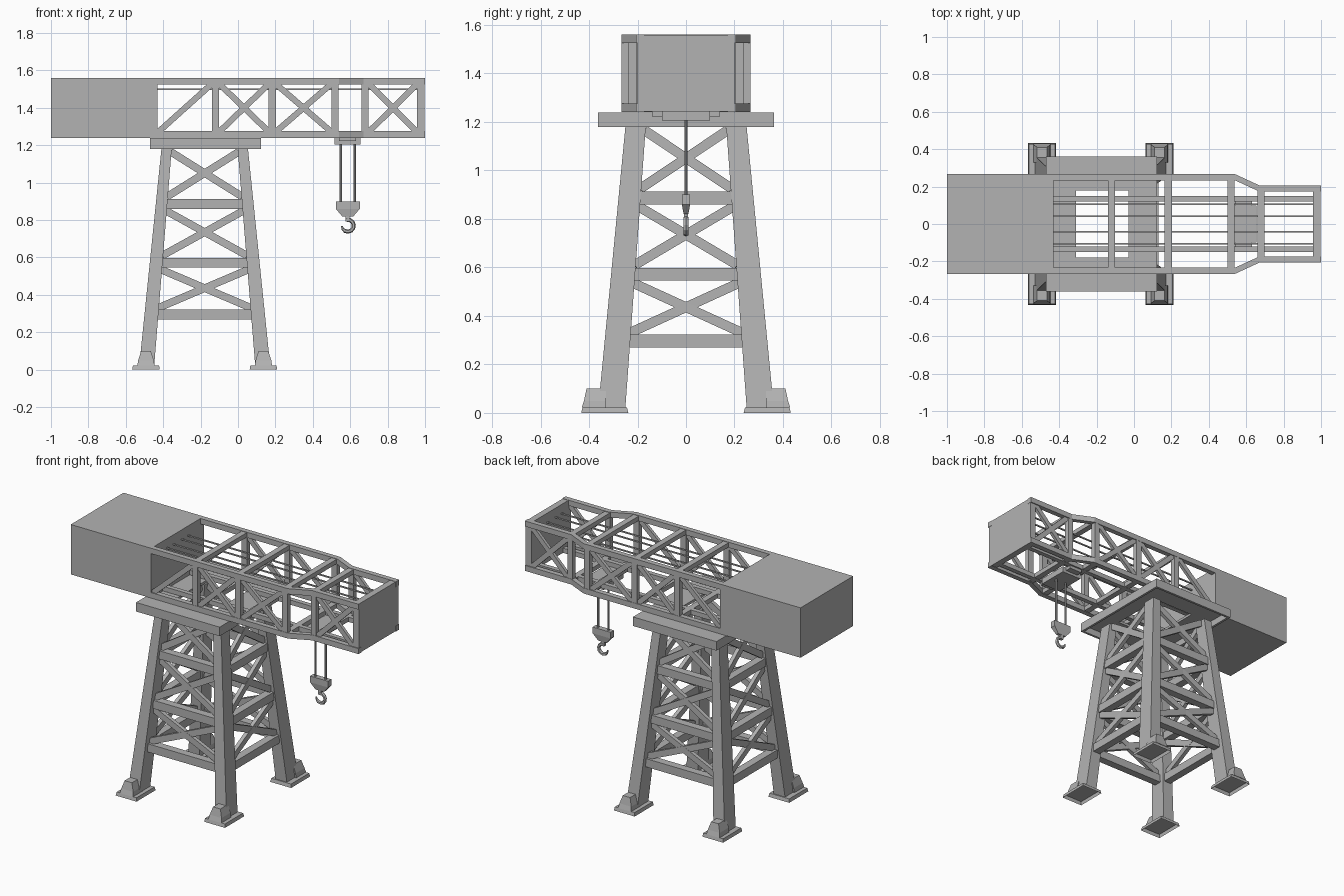
import bpy, bmesh, math
from mathutils import Vector

if "Cube" in bpy.data.objects:
    bpy.data.objects.remove(bpy.data.objects["Cube"], do_unlink=True)

grey = bpy.data.materials.new("steel grey")
grey.use_nodes = True
COL = (0.45, 0.45, 0.45, 1)
grey.diffuse_color = COL
grey.node_tree.nodes["Principled BSDF"].inputs["Base Color"].default_value = COL


def loft(bm, rings, start=True, end=True):
    """Skin a list of equal-length point rings."""
    vs = [[bm.verts.new(p) for p in r] for r in rings]
    n = len(vs[0])
    for a, b in zip(vs, vs[1:]):
        for i in range(n):
            j = (i + 1) % n
            bm.faces.new((a[i], a[j], b[j], b[i]))
    if start:
        bm.faces.new(vs[0][::-1])
    if end:
        bm.faces.new(vs[-1])


def rect_z(cx, cy, hx, hy, z):
    return [(cx - hx, cy - hy, z), (cx + hx, cy - hy, z), (cx + hx, cy + hy, z), (cx - hx, cy + hy, z)]


def box(bm, x0, x1, y0, y1, z0, z1, bottom=True):
    c = ((x0 + x1) / 2, (y0 + y1) / 2, abs(x1 - x0) / 2, abs(y1 - y0) / 2)
    loft(bm, [rect_z(*c, z0), rect_z(*c, z1)], start=bottom)


def beam(bm, a, b, width, thick, normal):
    """Bar from a to b, thin along the given normal."""
    a, b = Vector(a), Vector(b)
    d = (b - a).normalized()
    u = Vector(normal).cross(d).normalized()
    n = d.cross(u) * thick / 2
    u = u * width / 2
    loft(bm, [[p - u - n, p + u - n, p + u + n, p - u + n] for p in (a, b)])


def finish(bm, name):
    bmesh.ops.recalc_face_normals(bm, faces=bm.faces)
    me = bpy.data.meshes.new(name)
    bm.to_mesh(me)
    bm.free()
    me.materials.append(grey)
    ob = bpy.data.objects.new(name, me)
    bpy.context.collection.objects.link(ob)
    return ob


TX = -0.178                       # tower centre
Z0, Z1 = 0.022, 1.18              # leg bottom and top
CORNERS = [(sx, sy) for sx in (-1, 1) for sy in (-1, 1)]


def leg(z):
    """Leg centre offsets and half sizes at height z."""
    t = (z - Z0) / (Z1 - Z0)
    mix = lambda a, b: a + (b - a) * t
    return mix(.310, .204), mix(.306, .208), mix(.040, .0275), mix(.056, .042)


# Tapered legs
bm = bmesh.new()
for sx, sy in CORNERS:
    rings = []
    for z in (Z0, Z1):
        cx, cy, hx, hy = leg(z)
        rings.append(rect_z(TX + sx * cx, sy * cy, hx, hy, z))
    loft(bm, rings)
finish(bm, "tower_legs")

# Feet, hollow underneath, with an outer gusset each
bm = bmesh.new()
for sx, sy in CORNERS:
    x = TX + sx * .314
    loft(bm, [rect_z(x, sy * .335, .074, .097, 0), rect_z(x, sy * .335, .070, .092, .022)], start=False)
    loft(bm, [rect_z(x, sy * .380, .046, .050, .022), rect_z(x, sy * .375, .042, .046, .05),
              rect_z(x, sy * .370, .026, .040, .10)])
finish(bm, "tower_feet")

# Horizontal and crossed braces on the four tower sides
bars, crosses = bmesh.new(), bmesh.new()


def side_point(axis, side, s, z):
    cx, cy, hx, hy = leg(z)
    if axis == 'y':
        return (TX + s * (cx - hx + .004), side * cy, z)
    return (TX + side * cx, s * (cy - hy + .004), z)


for axis, normal in (('y', (0, 1, 0)), ('x', (1, 0, 0))):
    for side in (-1, 1):
        for z in (.296, .572, .886):
            beam(bars, side_point(axis, side, -1, z), side_point(axis, side, 1, z), .053, .05, normal)
        for za, zb in ((.33, .535), (.61, .85), (.925, 1.165)):
            for s in (-1, 1):
                beam(crosses, side_point(axis, side, -s, za), side_point(axis, side, s, zb), .04, .025, normal)
finish(bars, "tower_horizontal_braces")
finish(crosses, "tower_cross_braces")

# Platform: shallow tray open below, with a rectangular opening
bm = bmesh.new()
PX0, PX1, PY, HX0, HX1, HY = -.47, .123, .362, -.31, -.03, .18
for y0, y1 in ((-PY, -HY), (HY, PY)):
    box(bm, PX0, PX1, y0, y1, 1.222, 1.238)
for x0, x1 in ((PX0, HX0), (HX1, PX1)):
    box(bm, x0, x1, -HY, HY, 1.222, 1.238)
for s in (-1, 1):
    box(bm, PX0, PX1, s * PY, s * (PY - .015), 1.18, 1.23)
for x in (PX0, PX1 - .015):
    box(bm, x, x + .015, -PY, PY, 1.18, 1.23)
finish(bm, "platform")

# Counterweight house
bm = bmesh.new()
box(bm, -1, -.43, -.267, .267, 1.24, 1.56)
finish(bm, "counterweight")

# Boom chords, narrowing towards the tip
PATH = [(-.44, .25), (.54, .25), (.67, .19), (1.0, .19)]
H = .0165
bm = bmesh.new()
for s in (-1, 1):
    for z in (1.2575, 1.5425):
        loft(bm, [[(x, s * y - H, z - .0175), (x, s * y + H, z - .0175),
                   (x, s * y + H, z + .0175), (x, s * y - H, z + .0175)] for x, y in PATH])
finish(bm, "boom_chords")

# Boom posts and cross members
POSTS = [(-.12, .25), (.183, .25), (.518, .25), (.68, .19)]
bm = bmesh.new()
for x, y in POSTS:
    for s in (-1, 1):
        box(bm, x - .019, x + .019, s * y - .015, s * y + .015, 1.26, 1.54)
    for z in (1.2575, 1.5425):
        box(bm, x - .019, x + .019, -y, y, z - .0145, z + .0145)
finish(bm, "boom_frames")

# Boom lattice diagonals
bm = bmesh.new()
ZL, ZH = 1.272, 1.528
for xa, xb, y, dirs in ((-.425, -.14, .25, (1,)), (-.1, .165, .25, (1, -1)),
                        (.202, .499, .25, (1, -1)), (.7, .957, .19, (1, -1))):
    for s in (-1, 1):
        for d in dirs:
            za, zb = (ZL, ZH) if d == 1 else (ZH, ZL)
            beam(bm, (xa, s * y, za), (xb, s * y, zb), .032, .02, (0, 1, 0))
finish(bm, "boom_diagonals")

# Tip plate
bm = bmesh.new()
box(bm, .957, .998, -.2, .2, 1.242, 1.558)
finish(bm, "boom_tip_plate")

# Trolley rails and long cables inside the boom
bm = bmesh.new()
for s in (-1, 1):
    box(bm, -.44, .96, s * .12, s * .15, 1.242, 1.272)
finish(bm, "trolley_rails")
bm = bmesh.new()
for y in (-.105, -.042, .042, .105):
    box(bm, -.44, .96, y - .004, y + .004, 1.496, 1.504)
finish(bm, "boom_cables")

# Trolley and hoist ropes
bm = bmesh.new()
box(bm, .515, .655, -.1, .1, 1.205, 1.243)
for s in (-1, 1):
    box(bm, .54, .63, s * .1, s * .14, 1.222, 1.243)
finish(bm, "trolley")
HX = .587
bm = bmesh.new()
for s in (-1, 1):
    loft(bm, [[(HX + s * .037 + .007 * math.cos(a * math.pi / 4), .007 * math.sin(a * math.pi / 4), z)
               for a in range(8)] for z in (.89, 1.21)])
finish(bm, "hoist_ropes")

# Hook block and hook
bm = bmesh.new()
loft(bm, [rect_z(HX, 0, .030, .010, .82), rect_z(HX, 0, .064, .017, .86), rect_z(HX, 0, .064, .017, .9)])
finish(bm, "hook_block")
bm = bmesh.new()
rings = []
for i in range(10):
    a = math.radians(100 - i * 31)            # from the top, round to the open side
    r = .011 if i < 8 else .011 - .0035 * (i - 7)
    ring = []
    for k in range(6):
        b = k * math.pi / 3
        rad = .032 + r * math.cos(b)
        ring.append((HX + rad * math.cos(a), r * math.sin(b), .77 + rad * math.sin(a)))
    rings.append(ring)
loft(bm, rings)
box(bm, HX - .012, HX + .010, -.009, .009, .792, .825)
finish(bm, "hook")
